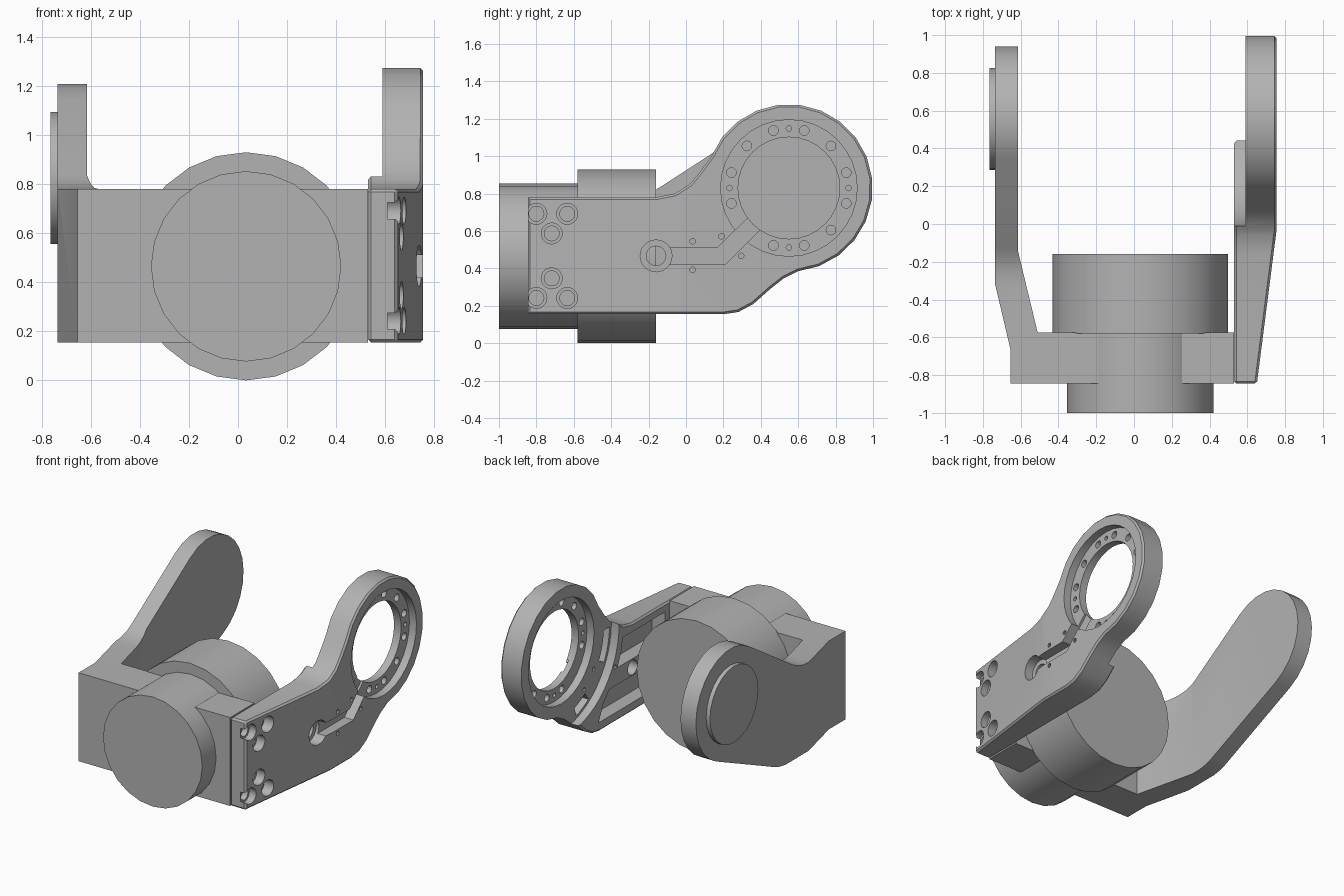
import bpy, bmesh
from math import sin, cos, radians
from mathutils import Vector

cube = bpy.data.objects.get("Cube")
if cube:
    bpy.data.objects.remove(cube, do_unlink=True)

grey = bpy.data.materials.new("machined_grey")
grey.use_nodes = True
colour = (0.45, 0.45, 0.45, 1)
grey.diffuse_color = colour
grey.node_tree.nodes["Principled BSDF"].inputs["Base Color"].default_value = colour

PLACE = {"x": lambda p, q, t: (t, p, q),
         "y": lambda p, q, t: (p, t, q),
         "z": lambda p, q, t: (p, q, t)}
RING = (0.55, 0.83)   # ring centre in the side plane


def arc(centre, r, a0, a1, n):
    angles = [radians(a0 + (a1 - a0) * i / n) for i in range(n + 1)]
    return [(centre[0] + r * cos(a), centre[1] + r * sin(a)) for a in angles]


def circle(centre, r, n=24):
    return arc(centre, r, 0, 360, n)[:-1]


def prism(name, outlines, axis, start, end):
    """Extrude one or more closed outlines along an axis."""
    bm = bmesh.new()
    for pts in outlines:
        face = bm.faces.new([bm.verts.new(PLACE[axis](p, q, start)) for p, q in pts])
        made = bmesh.ops.extrude_face_region(bm, geom=[face])["geom"]
        shift = Vector(PLACE[axis](0, 0, end - start))
        bmesh.ops.translate(bm, verts=[v for v in made if isinstance(v, bmesh.types.BMVert)], vec=shift)
    bmesh.ops.recalc_face_normals(bm, faces=bm.faces)
    mesh = bpy.data.meshes.new(name)
    bm.to_mesh(mesh)
    bm.free()
    mesh.materials.append(grey)
    obj = bpy.data.objects.new(name, mesh)
    bpy.context.collection.objects.link(obj)
    return obj


def select(obj):
    bpy.ops.object.select_all(action="DESELECT")
    obj.select_set(True)
    bpy.context.view_layer.objects.active = obj


def boolean(obj, tool, operation="DIFFERENCE"):
    mod = obj.modifiers.new("cut", "BOOLEAN")
    mod.operation, mod.object, mod.solver = operation, tool, "EXACT"
    select(obj)
    bpy.ops.object.modifier_apply(modifier=mod.name)
    bpy.data.objects.remove(tool, do_unlink=True)


def cut(obj, outlines, start, end):
    boolean(obj, prism("cutter", outlines, "x", start, end))


def smooth(obj):
    select(obj)
    bpy.ops.object.shade_smooth_by_angle(angle=radians(28))


# Motor body: two coaxial drums
motor = (0.033, 0.465)
rear_drum = prism("rear_drum", [circle(motor, 0.465)], "y", -0.58, -0.16)
front_drum = prism("front_drum", [circle(motor, 0.388)], "y", -1.0, -0.58)

# Crossbar with plain arm: plan shape intersected with side shape
plan = [(-0.655, -0.845), (0.53, -0.845), (0.53, -0.575), (-0.51, -0.575),
        (-0.615, -0.14), (-0.615, 1.1), (-0.735, 1.1), (-0.735, -0.32), (-0.655, -0.66)]
side = [(-0.95, 0.155), (-0.06, 0.155), (0.0, 0.165), (0.06, 0.185)]
side += arc((0.555, 0.825), 0.385, -66, 123, 14)
side += [(-0.13, 0.84), (-0.19, 0.805), (-0.26, 0.785), (-0.33, 0.78), (-0.95, 0.78)]
frame = prism("crossbar_and_plain_arm", [plan], "z", -0.2, 1.5)
boolean(frame, prism("side_shape", [side], "x", -1, 0.8), "INTERSECT")

# Round boss on the plain arm
arm_boss = prism("arm_boss", [circle((0.555, 0.825), 0.27)], "x", -0.765, -0.735)

# Ring arm: side outline with a tapered outer face
outline = [(-0.845, 0.155), (0.2, 0.155), (0.28, 0.167), (0.36, 0.21), (0.45, 0.29), (0.52, 0.345)]
outline += arc(RING, 0.448, -84, 158, 16)
outline += [(0.07, 0.91), (0.02, 0.85), (-0.06, 0.8), (-0.16, 0.78), (-0.845, 0.78)]
ring_arm = prism("ring_arm", [outline], "x", 0.53, 0.755)
bm = bmesh.new()
bm.from_mesh(ring_arm.data)
bmesh.ops.bisect_plane(bm, geom=bm.verts[:] + bm.edges[:] + bm.faces[:],
                       plane_co=(0, -0.03, 0), plane_no=(0, 1, 0))
for v in bm.verts:
    if v.co.x > 0.7 and v.co.y < -0.03:
        v.co.x = 0.755 + 0.128 * (v.co.y + 0.03)
bm.to_mesh(ring_arm.data)
bm.free()
chamfer = ring_arm.modifiers.new("chamfer", "BEVEL")
chamfer.width, chamfer.segments = 0.012, 1
chamfer.limit_method, chamfer.angle_limit = "ANGLE", radians(60)
select(ring_arm)
bpy.ops.object.modifier_apply(modifier=chamfer.name)

# Inner step around the ring, then its recessed flange and bore
cut(ring_arm, [circle(RING, 0.56, 48)], 0.3, 0.59)
cut(ring_arm, [circle(RING, 0.365, 32)], 0.70, 0.9)
cut(ring_arm, [circle(RING, 0.365, 32)], 0.3, 0.645)
cut(ring_arm, [circle(RING, 0.272, 32)], 0.3, 0.9)

# Cable channel and its entry hole
entry = (-0.16, 0.467)
channel = [(-0.16, 0.42), (0.21, 0.42), (0.4, 0.61), (0.33, 0.67), (0.17, 0.512), (-0.16, 0.512)]
cut(ring_arm, [channel], 0.685, 0.9)
cut(ring_arm, [circle(entry, 0.085)], 0.665, 0.9)
cut(ring_arm, [circle(entry, 0.052)], 0.3, 0.9)

# Bolt circle and small pin holes
holes = []
for quarter in range(0, 360, 90):
    for turn, r in ((-15, 0.026), (0, 0.015), (15, 0.026), (45, 0.026)):
        if quarter + turn != 225:
            spot = arc(RING, 0.318, quarter + turn, 0, 1)[0]
            holes.append(circle(spot, r, 12))
holes += [circle(p, 0.015, 10) for p in ((0.035, 0.545), (0.035, 0.392), (0.19, 0.572), (0.295, 0.467))]
cut(ring_arm, holes, 0.3, 0.9)

# Counterbored mounting holes, mirrored about the arm's middle
mounts = [(y, 0.467 + s * dz) for s in (1, -1)
          for y, dz in ((-0.8, 0.225), (-0.635, 0.225), (-0.718, 0.12))]
cut(ring_arm, [circle(p, 0.056, 20) for p in mounts], 0.61, 0.9)
cut(ring_arm, [circle(p, 0.04, 16) for p in mounts], 0.57, 0.9)

# Weight-saving pockets on the inner face
upper = [(-0.52, 0.53), (0.01, 0.53), (-0.035, 0.63), (-0.05, 0.72), (-0.52, 0.72)]
lower = [(-0.52, 0.22), (0.22, 0.22), (0.17, 0.33), (0.1, 0.41), (-0.52, 0.41)]
cut(ring_arm, [upper, lower], 0.3, 0.63)
slots = [arc(RING, 0.54, a, b, 6) + arc(RING, 0.475, b, a, 6) for a, b in ((183, 208), (236, 252))]
cut(ring_arm, slots, 0.3, 0.665)

for part in (rear_drum, front_drum, frame, arm_boss, ring_arm):
    smooth(part)
